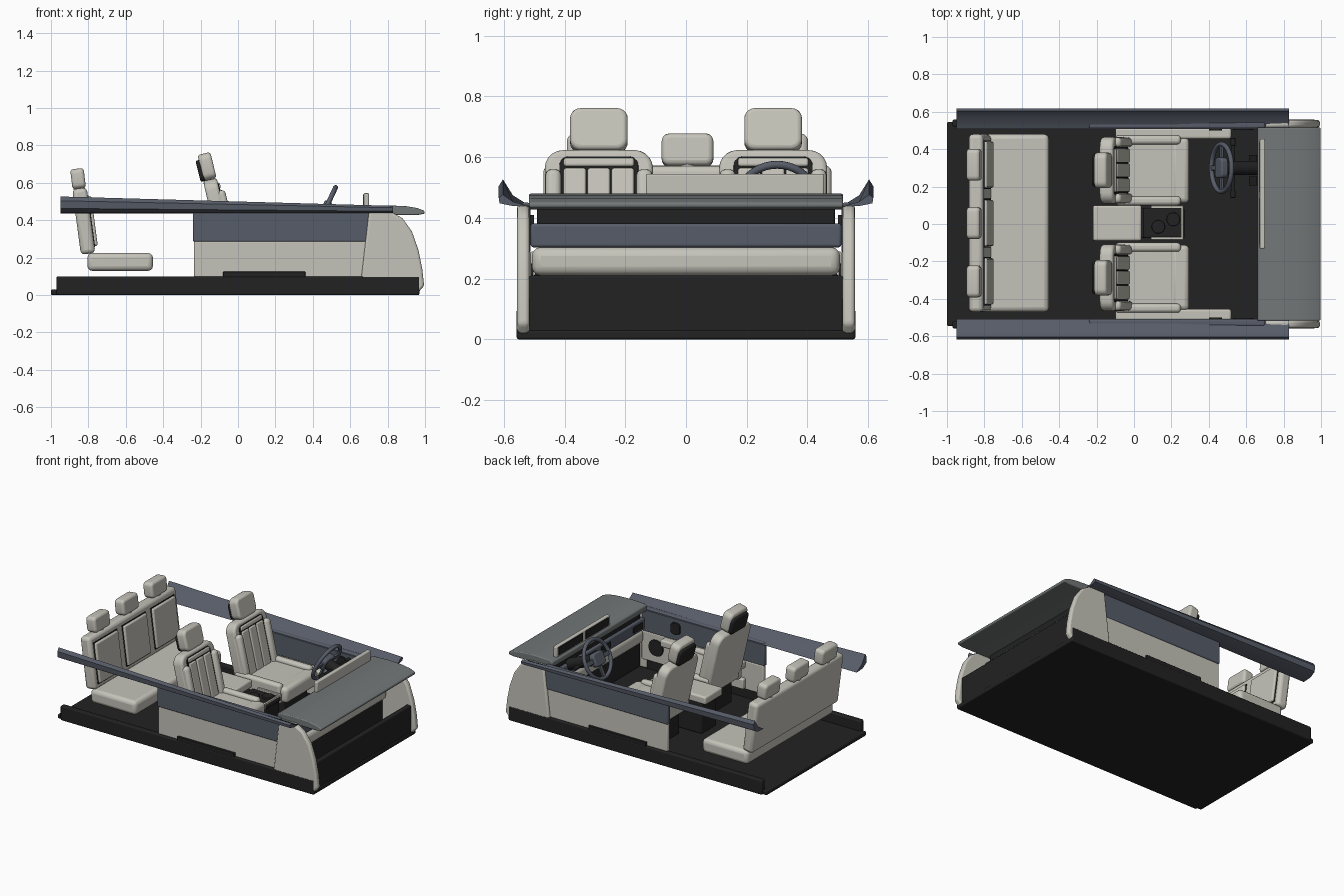
import bpy, bmesh, math
from mathutils import Matrix, Vector

cube = bpy.data.objects.get("Cube")
if cube:
    bpy.data.objects.remove(cube, do_unlink=True)


def material(name, rgb):
    m = bpy.data.materials.new(name)
    m.use_nodes = True
    m.diffuse_color = (*rgb, 1)
    m.node_tree.nodes["Principled BSDF"].inputs["Base Color"].default_value = (*rgb, 1)
    return m


CREAM = material("cream leather", (0.56, 0.55, 0.49))
BLACK = material("black plastic", (0.016, 0.016, 0.016))
BLUE = material("slate blue trim", (0.095, 0.108, 0.14))
GREY = material("grey dash cover", (0.17, 0.185, 0.185))


def finish(name, bm, mat, bevel=0.0, place=Matrix()):
    bmesh.ops.recalc_face_normals(bm, faces=bm.faces)
    mesh = bpy.data.meshes.new(name)
    bm.to_mesh(mesh)
    bm.free()
    mesh.materials.append(mat)
    ob = bpy.data.objects.new(name, mesh)
    bpy.context.collection.objects.link(ob)
    ob.matrix_world = place
    if bevel:
        mod = ob.modifiers.new("soft edges", "BEVEL")
        mod.width, mod.segments = bevel, 3
        mod.limit_method, mod.angle_limit = "ANGLE", math.radians(40)
    bpy.ops.object.select_all(action="DESELECT")
    bpy.context.view_layer.objects.active = ob
    ob.select_set(True)
    bpy.ops.object.shade_smooth_by_angle(angle=math.radians(40))
    return ob


def pad(name, lo, hi, mat, bevel=0.008, corner=0.0, axis=0, place=Matrix()):
    """Box between two corners; edges along one axis can be widely rounded."""
    lo, hi = Vector(lo), Vector(hi)
    bm = bmesh.new()
    bmesh.ops.create_cube(bm, size=1)
    for v in bm.verts:
        v.co = Vector((v.co[i] * (hi - lo)[i] for i in range(3)))
    if corner:
        edges = [e for e in bm.edges
                 if abs(e.verts[0].co[axis] - e.verts[1].co[axis]) > 1e-4]
        bmesh.ops.bevel(bm, geom=edges, offset=corner, segments=5,
                        profile=0.5, affect="EDGES")
    return finish(name, bm, mat, bevel, place @ Matrix.Translation((lo + hi) / 2))


def side_profile(name, points, y0, y1, mat, bevel=0.006):
    """Extrude an x-z outline across y."""
    bm = bmesh.new()
    face = bm.faces.new([bm.verts.new((x, y0, z)) for x, z in points])
    new = bmesh.ops.extrude_face_region(bm, geom=[face])["geom"]
    bmesh.ops.translate(bm, vec=(0, y1 - y0, 0),
                        verts=[v for v in new if isinstance(v, bmesh.types.BMVert)])
    return finish(name, bm, mat, bevel)


def tilted(x, y, z, degrees):
    return Matrix.Translation((x, y, z)) @ Matrix.Rotation(math.radians(degrees), 4, "Y")


def rod(name, start, end, radius, mat, sides=16, bevel=0.0):
    a, b = Vector(start), Vector(end)
    bm = bmesh.new()
    bmesh.ops.create_cone(bm, cap_ends=True, segments=sides, radius1=radius,
                          radius2=radius, depth=(b - a).length)
    turn = (b - a).to_track_quat("Z", "Y").to_matrix().to_4x4()
    return finish(name, bm, mat, bevel, Matrix.Translation((a + b) / 2) @ turn)


# Floor tray and front bulkhead
pad("floor", (-1, -0.545, 0), (0.97, 0.545, 0.03), BLACK)
pad("front_bulkhead", (0.93, -0.518, 0.02), (0.965, 0.518, 0.21), BLACK)

for s, side in ((1, "left"), (-1, "right")):
    def span(y0, y1):
        return min(s * y0, s * y1), max(s * y0, s * y1)

    def side_pad(name, x0, x1, y0, y1, z0, z1, mat, **kw):
        a, b = span(y0, y1)
        return pad(f"{side}_{name}", (x0, a, z0), (x1, b, z1), mat, **kw)

    side_pad("sill", -0.97, 0.97, 0.52, 0.558, 0, 0.1, BLACK)

    # Door card
    side_pad("door_lower", -0.235, 0.7, 0.51, 0.54, 0.09, 0.29, CREAM)
    side_pad("door_upper", -0.24, 0.7, 0.512, 0.545, 0.285, 0.45, BLUE)
    side_pad("door_step", -0.08, 0.36, 0.535, 0.556, 0.095, 0.125, BLACK, bevel=0.003)
    side_pad("door_armrest", -0.1, 0.52, 0.455, 0.515, 0.24, 0.29, CREAM, bevel=0.012)
    side_pad("door_pocket", -0.1, 0.45, 0.48, 0.515, 0.1, 0.17, CREAM)
    side_pad("door_handle", 0.4, 0.47, 0.5, 0.514, 0.33, 0.41, BLACK,
             bevel=0.002, corner=0.025, axis=1)
    side_pad("door_speaker", 0.53, 0.64, 0.503, 0.512, 0.14, 0.25, BLACK,
             bevel=0.002, corner=0.05, axis=1)

    # Curved footwell side
    a, b = span(0.516, 0.556)
    side_profile(f"{side}_footwell_side",
                 [(0.66, 0.1), (0.7, 0.445), (0.82, 0.445), (0.88, 0.41), (0.93, 0.34),
                  (0.965, 0.24), (0.985, 0.14), (0.995, 0.05), (0.965, 0.015), (0.66, 0.03)],
                 a, b, CREAM, 0.012)

    # Sloping belt rail, shallower toward the front
    bm = bmesh.new()
    rings = []
    for x, top in ((-0.95, 0.527), (0.83, 0.477)):
        low = 0.436
        rise = top - low
        section = [(0.508, low), (0.575, low + 0.004), (0.614, low + 0.3 * rise),
                   (0.617, low + 0.75 * rise), (0.603, top), (0.57, low + 0.42 * rise)]
        rings.append([bm.verts.new((x, s * y, z)) for y, z in section])
    n = len(rings[0])
    for i in range(n):
        j = (i + 1) % n
        bm.faces.new((rings[0][i], rings[0][j], rings[1][j], rings[1][i]))
    for ring in rings:
        bm.faces.new(ring)
    finish(f"{side}_belt_rail", bm, BLUE)

    # Front seat: base, cushion and bolsters
    y = s * 0.287
    pad(f"{side}_seat_base", (-0.06, y - 0.13, 0.03), (0.24, y + 0.13, 0.2), BLACK)
    pad(f"{side}_seat_cushion", (-0.1, y - 0.16, 0.19), (0.27, y + 0.16, 0.29), CREAM, 0.02)
    pad(f"{side}_seat_front_roll", (0.2, y - 0.175, 0.19), (0.295, y + 0.175, 0.295), CREAM, 0.025)
    for t in (-1, 1):
        pad(f"{side}_cushion_bolster", (-0.1, y + t * 0.163 - 0.024, 0.18),
            (0.25, y + t * 0.163 + 0.024, 0.315), CREAM, 0.018)

    # Front seat: reclined backrest with ribbed insert
    back = tilted(-0.098, y, 0.425, -13)
    pad(f"{side}_backrest", (-0.045, -0.178, -0.2), (0.03, 0.178, 0.2), CREAM, 0.015,
        corner=0.06, place=back)
    pad(f"{side}_backrest_seam", (0.02, -0.13, -0.16), (0.033, 0.13, 0.175), BLACK, 0.002,
        corner=0.03, place=back)
    for t in (-1, 1):
        pad(f"{side}_backrest_bolster", (0.0, t * 0.15 - 0.026, -0.18),
            (0.058, t * 0.15 + 0.026, 0.13), CREAM, 0.02, place=back)
    for t in (-1, 0, 1):
        pad(f"{side}_backrest_rib", (0.02, t * 0.079 - 0.037, -0.155),
            (0.042, t * 0.079 + 0.037, 0.135), CREAM, 0.008, place=back)
    pad(f"{side}_backrest_top_panel", (0.02, -0.116, 0.141), (0.04, 0.116, 0.17), CREAM,
        0.008, place=back)

    # Front headrest with dark rear shell
    head = tilted(-0.172, y, 0.685, -14)
    pad(f"{side}_headrest", (-0.028, -0.095, -0.07), (0.042, 0.095, 0.072), CREAM, 0.014,
        corner=0.035, place=head)
    pad(f"{side}_headrest_shell", (-0.046, -0.088, -0.072), (-0.018, 0.088, 0.045), BLACK,
        0.01, corner=0.03, place=head)
    for t in (-0.05, 0.05):
        rod(f"{side}_headrest_post", (-0.14, y + t, 0.58), (-0.165, y + t, 0.66), 0.008, BLACK, 10)

# Rear bench
pad("bench_cushion", (-0.805, -0.47, 0.13), (-0.455, 0.48, 0.225), CREAM, 0.025)
bench = tilted(-0.822, 0.005, 0.4, -7.5)
pad("bench_backrest", (-0.042, -0.475, -0.18), (0.036, 0.475, 0.172), CREAM, 0.022, place=bench)
for yc in (-0.312, 0, 0.312):
    pad("bench_seam", (0.03, yc - 0.13, -0.15), (0.039, yc + 0.13, 0.13), BLACK, 0.001, place=bench)
    pad("bench_insert", (0.03, yc - 0.124, -0.144), (0.054, yc + 0.124, 0.124), CREAM,
        0.01, place=bench)
    rod("bench_headrest_post", (-0.845, yc + 0.005, 0.55), (-0.855, yc + 0.005, 0.6), 0.03, CREAM)
    pad("bench_headrest", (-0.036, -0.085, -0.052), (0.036, 0.085, 0.054), CREAM, 0.016,
        corner=0.025, place=tilted(-0.855, yc + 0.005, 0.622, -7))

# Centre console with armrest and cup holders
pad("console_body", (-0.18, -0.075, 0.03), (0.26, 0.085, 0.24), BLACK)
pad("console_armrest", (-0.22, -0.09, 0.245), (0.04, 0.1, 0.3), CREAM, 0.012)
pad("console_tray", (0.05, -0.075, 0.22), (0.27, 0.085, 0.25), BLACK)
for yc in (-0.077, 0.09):
    pad("console_rail", (0.09, yc - 0.008, 0.22), (0.265, yc + 0.008, 0.262), CREAM, 0.004)
pad("console_front_rail", (0.25, -0.08, 0.22), (0.265, 0.095, 0.262), CREAM, 0.004)
for x in (0.13, 0.21):
    rod("cup_holder", (x - 0.0, 0.005 + (x - 0.17) * 0.5, 0.24),
        (x, 0.005 + (x - 0.17) * 0.5, 0.265), 0.036, BLACK, 24, 0.004)

# Dashboard layers
side_profile("dash_cover", [(0.66, 0.43), (0.66, 0.465), (0.675, 0.476), (0.8, 0.48),
                            (0.9, 0.475), (0.96, 0.465), (0.997, 0.45), (0.997, 0.435),
                            (0.96, 0.428)], -0.517, 0.517, GREY)
pad("dash_recess", (0.69, -0.49, 0.37), (0.76, 0.49, 0.435), BLACK)
pad("dash_band", (0.67, -0.512, 0.303), (0.78, 0.512, 0.382), BLUE, 0.01)
pad("dash_lower_roll", (0.67, -0.508, 0.21), (0.79, 0.508, 0.304), CREAM, 0.03)
pad("dash_underside", (0.7, -0.5, 0.04), (0.76, 0.5, 0.22), BLACK)
for yc in (-0.43, -0.08, 0.08, 0.45):
    pad("air_vent", (0.664, yc - 0.05, 0.322), (0.672, yc + 0.05, 0.362), BLACK, 0.002)

# Upright display panel
pad("display_panel", (0.672, -0.132, 0.465), (0.7, 0.455, 0.545), CREAM, 0.006)
for y0, y1 in ((-0.11, 0.14), (0.17, 0.435)):
    pad("display_screen", (0.667, y0, 0.482), (0.674, y1, 0.537), BLACK, 0.002)

# Steering wheel, column and stalks
wheel = tilted(0.468, 0.3, 0.46, -65)
bpy.ops.mesh.primitive_torus_add(major_segments=40, minor_segments=12,
                                 major_radius=0.127, minor_radius=0.013)
rim = bpy.context.object
rim.name = "steering_rim"
rim.data.materials.append(BLUE)
rim.matrix_world = wheel
bpy.ops.object.shade_smooth_by_angle(angle=math.radians(60))
pad("steering_hub", (-0.045, -0.055, -0.02), (0.045, 0.055, 0.022), BLUE, 0.01,
    corner=0.025, axis=2, place=wheel)
pad("steering_cross_spoke", (-0.015, -0.12, -0.007), (0.015, 0.12, 0.008), BLUE, 0.004, place=wheel)
pad("steering_lower_spoke", (-0.12, -0.014, -0.007), (0, 0.014, 0.008), BLUE, 0.004, place=wheel)
rod("steering_column", (0.475, 0.3, 0.455), (0.7, 0.3, 0.36), 0.038, BLACK, 20, 0.006)
rod("control_stalks", (0.53, 0.16, 0.435), (0.53, 0.44, 0.435), 0.008, BLACK, 10)
for yc in (0.16, 0.44):
    rod("stalk_tip", (0.53, yc - 0.02, 0.435), (0.53, yc + 0.02, 0.435), 0.014, BLACK, 12, 0.004)

# Pedals
for yc, w in ((0.23, 0.025), (0.33, 0.04)):
    pad("pedal", (-0.006, -w, -0.04), (0.006, w, 0.04), BLACK, 0.003, place=tilted(0.64, yc, 0.12, 30))
